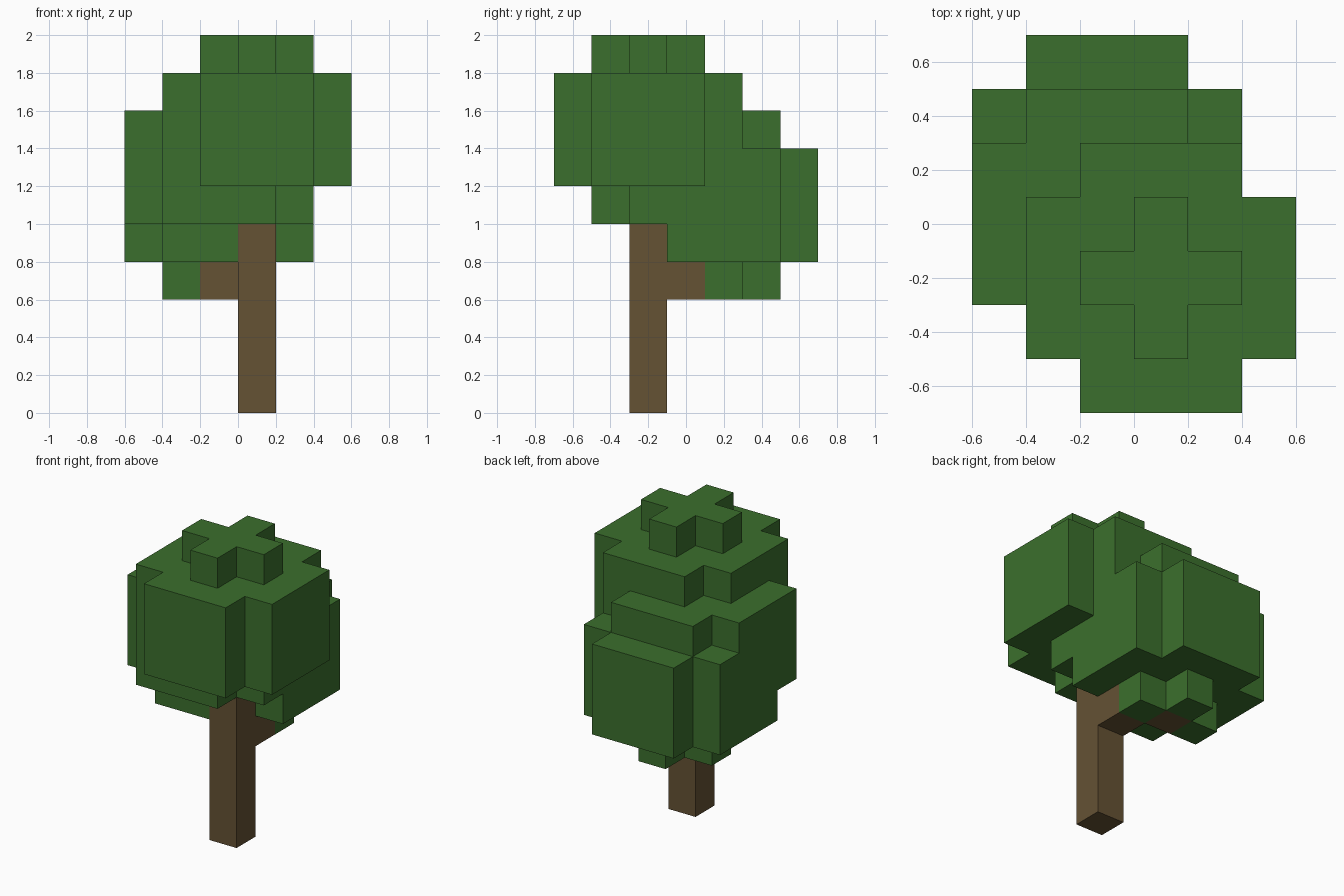
import bpy
import bmesh
from mathutils import Vector

cube = bpy.data.objects.get("Cube")
if cube:
    bpy.data.objects.remove(cube, do_unlink=True)

S = 0.2  # edge length of one block


def material(name, color):
    m = bpy.data.materials.new(name)
    m.use_nodes = True
    m.diffuse_color = color
    bsdf = m.node_tree.nodes["Principled BSDF"]
    bsdf.inputs["Base Color"].default_value = color
    bsdf.inputs["Roughness"].default_value = 1.0
    return m


def leaf_clump(ci, cj, ck):
    """Rounded clump: three wide layers capped by a small cross on both ends."""
    cells = set()
    span = range(-2, 3)
    for a in span:
        for b in span:
            for c in span:
                if abs(a) + abs(b) < (4 if abs(c) < 2 else 2):
                    cells.add((ci + a, cj + b, ck + c))
    return cells


def build_blocks(name, cells, solid, mat):
    """Skin the blocks with only those faces that are not against another block."""
    bm = bmesh.new()
    for cell in cells:
        centre = Vector((cell[0] + 0.5, cell[1], cell[2] + 0.5)) * S
        for axis in range(3):
            for sign in (-1, 1):
                step = [0, 0, 0]
                step[axis] = sign
                if tuple(p + q for p, q in zip(cell, step)) in solid:
                    continue
                n = Vector(step)
                u = Vector((0, 0, 0))
                u[(axis + 1) % 3] = 1
                v = n.cross(u)
                corners = (n + u + v, n - u + v, n - u - v, n + u - v)
                bm.faces.new([bm.verts.new(centre + c * S / 2) for c in corners])
    bmesh.ops.remove_doubles(bm, verts=bm.verts, dist=S / 100)
    bmesh.ops.recalc_face_normals(bm, faces=bm.faces)
    mesh = bpy.data.meshes.new(name)
    bm.to_mesh(mesh)
    bm.free()
    mesh.materials.append(mat)
    obj = bpy.data.objects.new(name, mesh)
    bpy.context.scene.collection.objects.link(obj)


# Trunk with a short diagonal branch
trunk = {(0, -1, k) for k in range(5)}
branch = {(0, 0, 3), (-1, 1, 3)}
wood = trunk | branch

# Crown of three overlapping clumps; the branch leaves a gap beside it
leaves = leaf_clump(0, -1, 7) | leaf_clump(-1, 0, 6) | leaf_clump(-1, 1, 5)
leaves -= wood | {(-1, 0, 3)}

bark = material("bark_brown", (0.130, 0.084, 0.034, 1))
green = material("leaf_green", (0.044, 0.159, 0.026, 1))
build_blocks("trunk", trunk, wood | leaves, bark)
build_blocks("branch", branch, wood | leaves, bark)
build_blocks("leafy_crown", leaves, wood | leaves, green)
